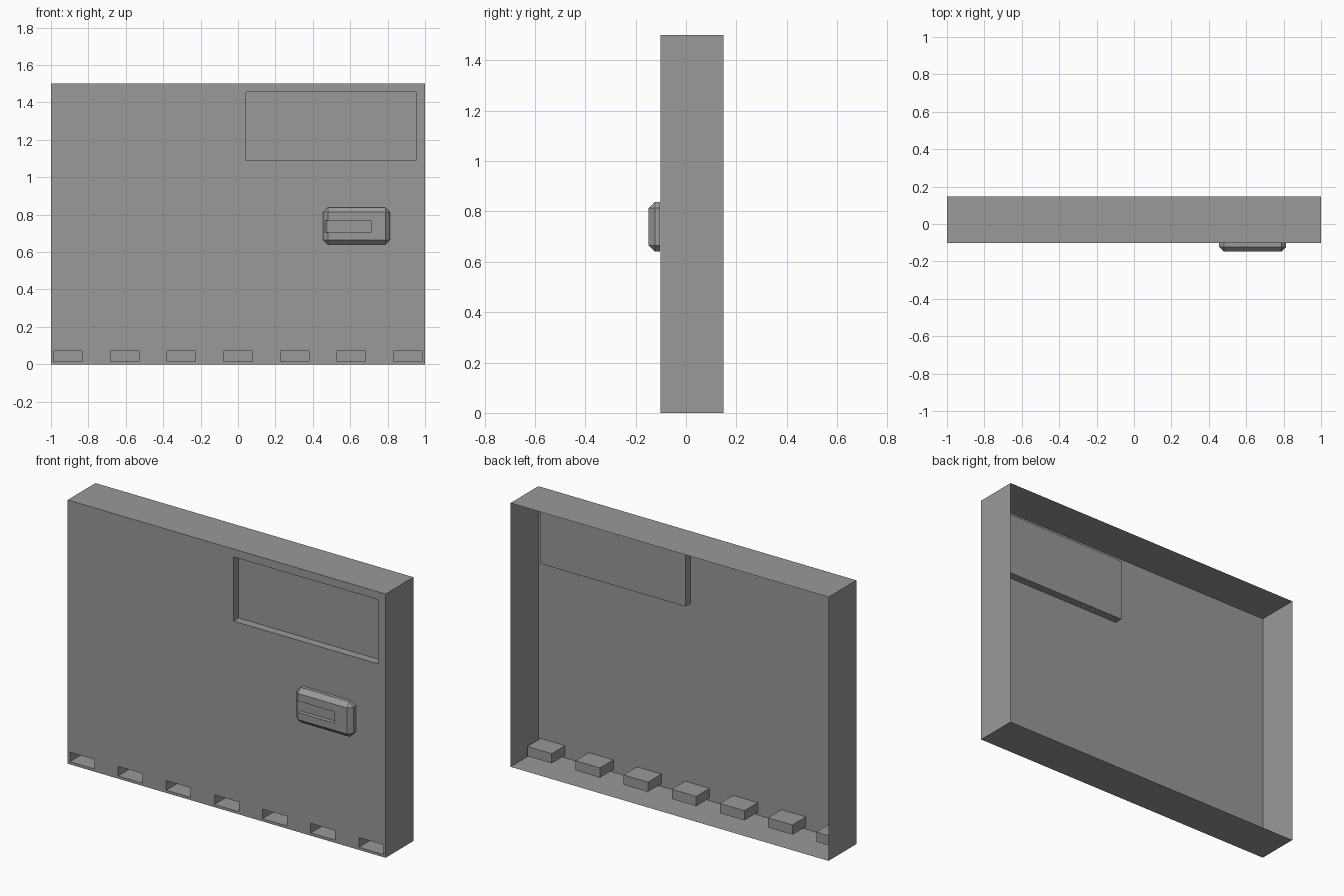
import bpy, bmesh
from mathutils import Vector, Matrix

if "Cube" in bpy.data.objects:
    bpy.data.objects.remove(bpy.data.objects["Cube"], do_unlink=True)

W, H = 1.0, 1.5
FRONT, BACK = -0.102, 0.148

grey = bpy.data.materials.new("mid grey")
grey.use_nodes = True
grey.diffuse_color = (0.32, 0.32, 0.32, 1)
grey.node_tree.nodes["Principled BSDF"].inputs["Base Color"].default_value = grey.diffuse_color


def box(lo, hi):
    bm = bmesh.new()
    lo, hi = Vector(lo), Vector(hi)
    size = Matrix.Diagonal((*(hi - lo), 1))
    bmesh.ops.create_cube(bm, size=1, matrix=Matrix.Translation((lo + hi) / 2) @ size)
    return bm


def finish(bm, name):
    mesh = bpy.data.meshes.new(name)
    bm.normal_update()
    bm.to_mesh(mesh)
    bm.free()
    mesh.materials.append(grey)
    obj = bpy.data.objects.new(name, mesh)
    bpy.context.collection.objects.link(obj)
    return obj


def front_faces(bm, z0, z1):
    return [f for f in bm.faces if f.normal.y < -0.9
            and z0 < f.calc_center_median().z < z1]


def slice_front(bm, z0, z1, axis, value):
    bm.normal_update()
    faces = front_faces(bm, z0, z1)
    edges = {e for f in faces for e in f.edges}
    verts = {v for f in faces for v in f.verts}
    normal = Vector((0, 0, 0))
    normal[axis] = 1
    bmesh.ops.bisect_plane(bm, geom=faces + list(edges) + list(verts),
                           plane_co=normal * value, plane_no=normal)


def pockets(bm, z0, z1, spans, depth):
    """Push the front cells inside the given x spans back into the shell."""
    for span in spans:
        for x in span:
            slice_front(bm, z0, z1, 0, x)
    bm.normal_update()
    cells = [f for f in front_faces(bm, z0, z1)
             if any(a < f.calc_center_median().x < b for a, b in spans)]
    new = bmesh.ops.extrude_discrete_faces(bm, faces=cells)["faces"]
    bmesh.ops.translate(bm, verts=list({v for f in new for v in f.verts}), vec=(0, depth, 0))


# Open-backed thin shell with a label recess and a row of vent slots
bm = box((-W, FRONT, 0), (W, BACK, H))
bm.normal_update()
bmesh.ops.delete(bm, geom=[f for f in bm.faces if f.normal.y > 0.9], context="FACES")
label_z, vent_z = (1.09, 1.455), (0.015, 0.07)
for z in label_z + vent_z:
    slice_front(bm, 0, H, 2, z)
pockets(bm, *label_z, [(0.043, 0.953)], 0.047)
vents = [(c - 0.077, c + 0.077) for c in (i * 0.303 for i in range(-3, 4))]
pockets(bm, *vent_z, vents, 0.12)
finish(bm, "drawer_front_shell")

# Chamfered handle
bm = box((0.455, -0.148, 0.64), (0.813, FRONT - 0.0005, 0.838))
edges = [e for e in bm.edges if any(v.co.y < -0.12 for v in e.verts)]
bmesh.ops.bevel(bm, geom=edges, offset=0.025, segments=1, affect="EDGES")
handle = finish(bm, "handle")

# Finger slot cutter, with its left end sloping inward
bm = box((0.463, -0.2, 0.705), (0.712, -0.124, 0.77))
for v in bm.verts:
    if v.co.x < 0.5:
        v.co.x = 0.48 if v.co.y > -0.15 else 0.37
cutter = finish(bm, "handle_slot_cutter")
cutter.hide_render = True
cutter.hide_viewport = True
cut = handle.modifiers.new("finger_slot", "BOOLEAN")
cut.operation = "DIFFERENCE"
cut.solver = "EXACT"
cut.object = cutter
